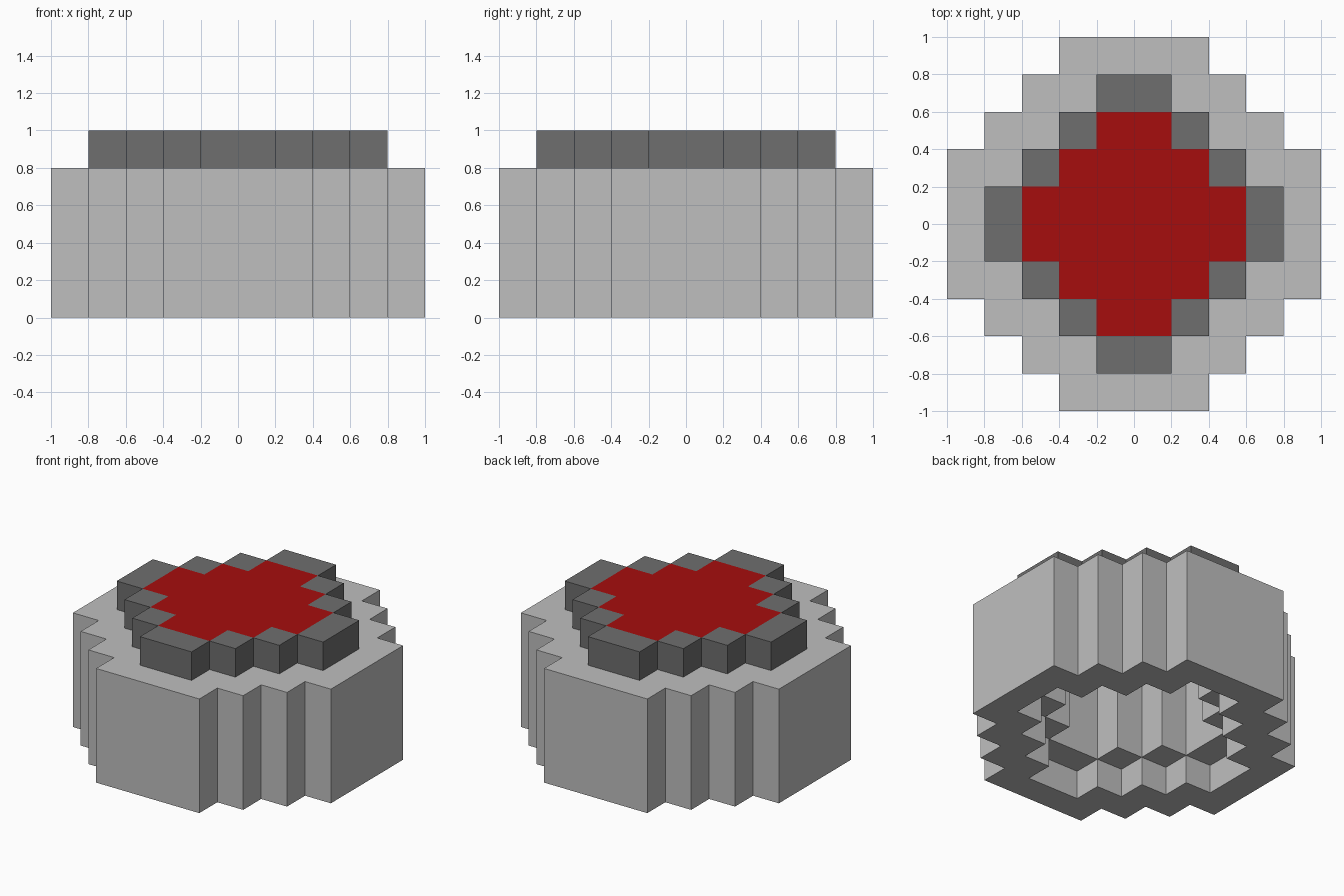
import bpy, bmesh

if "Cube" in bpy.data.objects:
    bpy.data.objects.remove(bpy.data.objects["Cube"], do_unlink=True)

CELL = 0.2
# Stepped round footprints: a cell belongs if |x| + |y| of its centre is within the limit
BODY, RIM, CORE = 1.2, 0.8, 0.6


def material(name, rgb):
    m = bpy.data.materials.new(name)
    m.use_nodes = True
    m.diffuse_color = (*rgb, 1)
    bsdf = next(n for n in m.node_tree.nodes if n.type == 'BSDF_PRINCIPLED')
    bsdf.inputs["Base Color"].default_value = (*rgb, 1)
    return m


def inside(i, j, limit):
    if not (-5 <= i < 5 and -5 <= j < 5):
        return False
    return (abs(i + 0.5) + abs(j + 0.5)) * CELL <= limit + 0.01


def cells(limit):
    return [(i, j) for i in range(-5, 5) for j in range(-5, 5) if inside(i, j, limit)]


def add_face(bm, pts):
    bm.faces.new([bm.verts.new((x * CELL, y * CELL, z)) for x, y, z in pts])


def flat(bm, z, outer, inner=0, up=True):
    """Horizontal surface of the outer footprint minus the inner one."""
    for i, j in cells(outer):
        if inside(i, j, inner):
            continue
        pts = [(i, j, z), (i + 1, j, z), (i + 1, j + 1, z), (i, j + 1, z)]
        add_face(bm, pts if up else pts[::-1])


def wall(bm, z0, z1, limit, outward=True):
    """Vertical wall along the edge of a footprint."""
    for i, j in cells(limit):
        corners = [(i, j), (i + 1, j), (i + 1, j + 1), (i, j + 1)]
        for k, (dx, dy) in enumerate([(0, -1), (1, 0), (0, 1), (-1, 0)]):
            if not inside(i + dx, j + dy, limit):
                a, b = corners[k], corners[(k + 1) % 4]
                pts = [(*a, z0), (*b, z0), (*b, z1), (*a, z1)]
                add_face(bm, pts if outward else pts[::-1])


def finish(bm, name, mat):
    bmesh.ops.remove_doubles(bm, verts=bm.verts, dist=0.0005)
    me = bpy.data.meshes.new(name)
    bm.to_mesh(me)
    bm.free()
    me.materials.append(mat)
    ob = bpy.data.objects.new(name, me)
    bpy.context.scene.collection.objects.link(ob)


light_grey = material("light grey", (0.52, 0.52, 0.52))
dark_grey = material("dark grey", (0.156, 0.156, 0.156))
red = material("red", (0.381, 0.004, 0.004))

# Hollow body with a stepped recess underneath
bm = bmesh.new()
wall(bm, 0, 0.8, BODY)
flat(bm, 0.8, BODY, RIM)
flat(bm, 0, BODY, RIM, up=False)
wall(bm, 0, 0.2, RIM, outward=False)
flat(bm, 0.2, RIM, CORE, up=False)
wall(bm, 0.2, 0.8, CORE, outward=False)
flat(bm, 0.8, CORE, up=False)
finish(bm, "body", light_grey)

# Raised rim
bm = bmesh.new()
wall(bm, 0.8, 1.0, RIM)
flat(bm, 1.0, RIM, CORE)
finish(bm, "top_rim", dark_grey)

# Flush centre panel
bm = bmesh.new()
flat(bm, 1.0, CORE)
finish(bm, "centre_panel", red)
